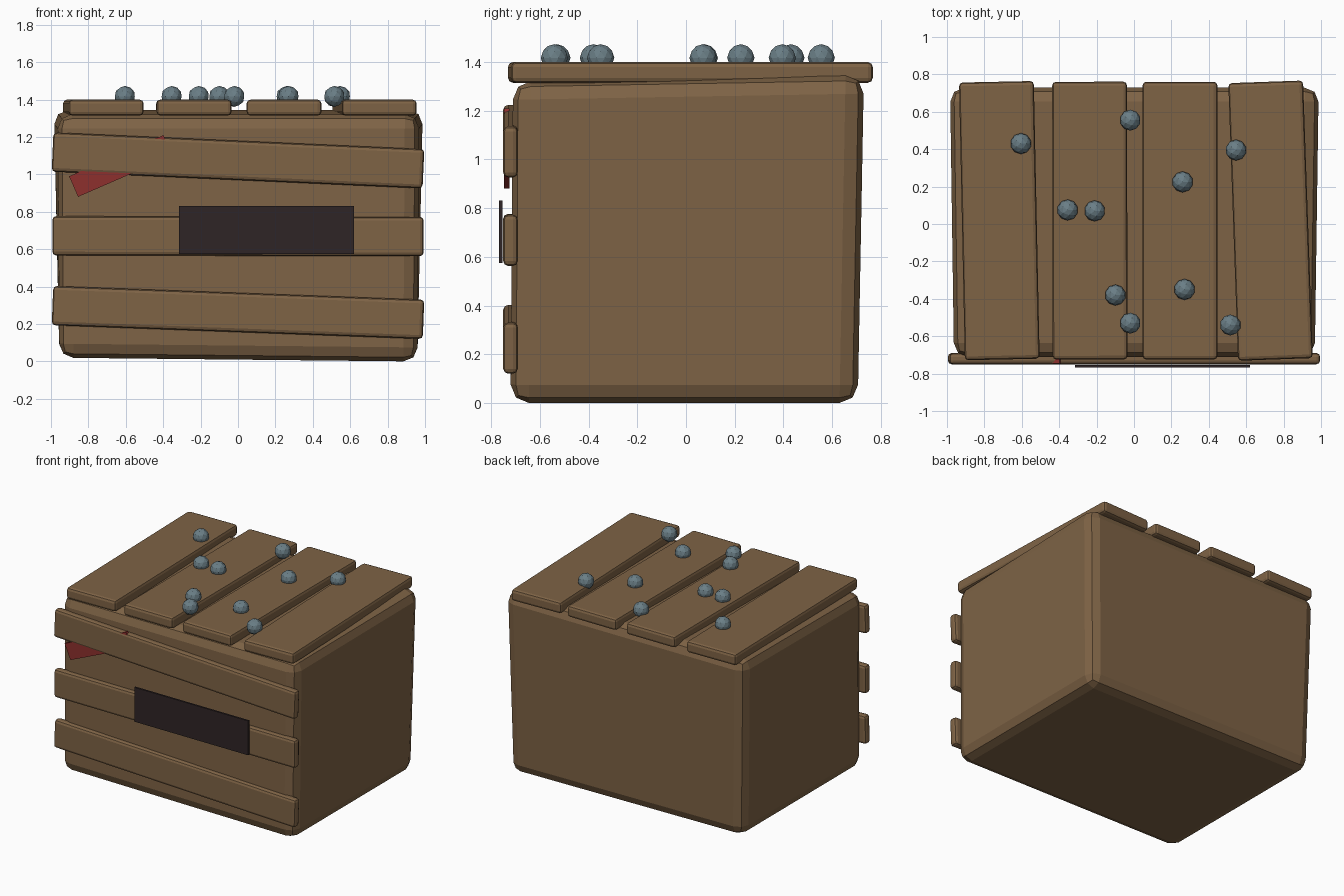
import bpy
import bmesh
from mathutils import Vector

cube = bpy.data.objects.get("Cube")
if cube:
    bpy.data.objects.remove(cube, do_unlink=True)


def material(name, rgb):
    mat = bpy.data.materials.new(name)
    mat.use_nodes = True
    mat.diffuse_color = (*rgb, 1)
    mat.node_tree.nodes["Principled BSDF"].inputs["Base Color"].default_value = (*rgb, 1)
    return mat


WOOD = material("brown wood", (0.21, 0.125, 0.06))
STEEL = material("blue grey metal", (0.145, 0.21, 0.24))
RED = material("red cloth", (0.27, 0.03, 0.027))
DARK = material("dark plate", (0.028, 0.018, 0.019))


def finish(name, bm, mat, location=(0, 0, 0), rotation=(0, 0, 0)):
    mesh = bpy.data.meshes.new(name)
    bm.to_mesh(mesh)
    bm.free()
    mesh.materials.append(mat)
    obj = bpy.data.objects.new(name, mesh)
    obj.location = location
    obj.rotation_euler = rotation
    bpy.context.collection.objects.link(obj)
    return obj


def bevel(bm, width):
    bmesh.ops.bevel(bm, geom=bm.edges[:], offset=width, segments=2,
                    profile=0.5, affect='EDGES', clamp_overlap=True)


def box(name, size, location, mat, rotation=(0, 0, 0), edge=0):
    bm = bmesh.new()
    bmesh.ops.create_cube(bm, size=1)
    bmesh.ops.scale(bm, vec=size, verts=bm.verts)
    if edge:
        bevel(bm, edge)
    return finish(name, bm, mat, location, rotation)


# Crate body: slightly crooked box, wider at the top and back
bm = bmesh.new()
bmesh.ops.create_cube(bm, size=2)
for v in bm.verts:
    right, back, top = v.co.x > 0, v.co.y > 0, v.co.z > 0
    half = 0.955 + 0.008 * top + 0.022 * (top and back)
    v.co = Vector((
        half + 0.004 if right else -half,
        (0.705 + 0.025 * top) if back else -0.72 + 0.01 * top,
        (1.32 + 0.025 * back) if top else (0.0 if right else 0.02)))
bevel(bm, 0.075)
finish("crate_body", bm, WOOD)

# Lid planks: x centre and twist
for i, (x, turn) in enumerate([(-0.72, 0.021), (-0.236, 0.002), (0.246, 0), (0.73, 0.035)]):
    box(f"lid_plank_{i + 1}", (0.4, 1.485, 0.085), (x, 0.018, 1.357), WOOD,
        (0, 0, turn), 0.02)

# Front planks: height and tilt
for i, (z, tilt) in enumerate([(0.262, 0.037), (0.67, 0.002), (1.075, 0.045)]):
    box(f"front_plank_{i + 1}", (1.985, 0.06, 0.21), (0, -0.72, z), WOOD,
        (0, tilt, 0), 0.02)

# Dark sign plate and the red scrap caught behind the top plank
box("sign_plate", (0.935, 0.014, 0.255), (0.153, -0.761, 0.703), DARK)
box("red_scrap", (0.55, 0.022, 0.12), (-0.627, -0.735, 1.045), RED, (0, -0.411, 0))

# Round studs scattered on the lid
STUDS = [(-0.605, 0.43), (-0.355, 0.075), (-0.21, 0.07), (-0.1, -0.38), (-0.02, -0.53),
         (-0.02, 0.555), (0.26, 0.225), (0.27, -0.35), (0.515, -0.54), (0.545, 0.395)]
for i, (x, y) in enumerate(STUDS):
    bm = bmesh.new()
    bmesh.ops.create_icosphere(bm, subdivisions=2, radius=0.056)
    finish(f"stud_{i + 1}", bm, STEEL, (x, y, 1.417))
